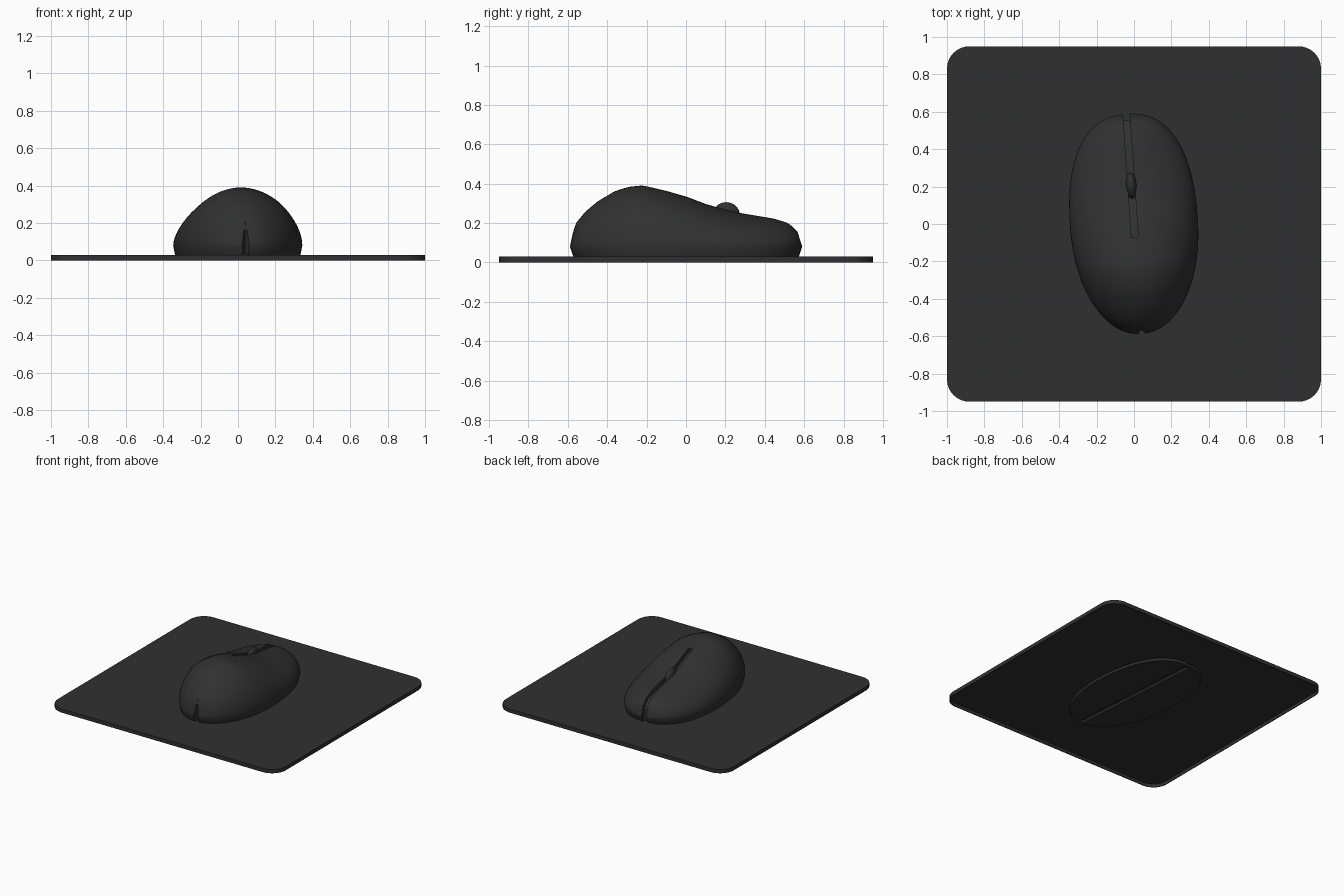
import bpy, bmesh, math
from mathutils import Matrix

if "Cube" in bpy.data.objects:
    bpy.data.objects.remove(bpy.data.objects["Cube"])

charcoal = bpy.data.materials.new("charcoal")
charcoal.diffuse_color = (0.03, 0.03, 0.03, 1)
charcoal.use_nodes = True
charcoal.node_tree.nodes["Principled BSDF"].inputs["Base Color"].default_value = charcoal.diffuse_color
TURN = math.radians(4)          # mouse sits slightly turned on the pad


def make(name, bm, turn=0.0):
    bmesh.ops.recalc_face_normals(bm, faces=bm.faces)
    me = bpy.data.meshes.new(name)
    bm.to_mesh(me)
    bm.free()
    me.transform(Matrix.Rotation(turn, 4, 'Z'))
    me.materials.append(charcoal)
    ob = bpy.data.objects.new(name, me)
    bpy.context.collection.objects.link(ob)
    return ob


def activate(ob):
    bpy.ops.object.select_all(action='DESELECT')
    ob.select_set(True)
    bpy.context.view_layer.objects.active = ob


def prism(name, yz, half):
    """Extrude a side profile across x."""
    bm = bmesh.new()
    a = [bm.verts.new((-half, y, z)) for y, z in yz]
    b = [bm.verts.new((half, y, z)) for y, z in yz]
    bm.faces.new(a)
    bm.faces.new(b)
    for i in range(len(yz)):
        j = (i + 1) % len(yz)
        bm.faces.new((a[i], a[j], b[j], b[i]))
    return make(name, bm, TURN)


# Mouse pad: rounded thin sheet with a turned-down rim, open below
bm = bmesh.new()
R, top, low = 0.12, [], []
for k, (sx, sy) in enumerate(((1, 1), (-1, 1), (-1, -1), (1, -1))):
    for i in range(9):
        a = math.pi / 2 * (k + i / 8)
        x, y = sx * (1 - R) + R * math.cos(a), sy * (0.95 - R) + R * math.sin(a)
        top.append(bm.verts.new((x, y, 0.03)))
        low.append(bm.verts.new((x, y, 0)))
bm.faces.new(top)
for i in range(len(top)):
    j = (i + 1) % len(top)
    bm.faces.new((low[i], low[j], top[j], top[i]))
for f in bm.faces:
    f.normal_update()
pad = make("mouse_pad", bm)
if max(pad.data.polygons, key=lambda p: p.area).normal.z < 0:
    pad.data.flip_normals()
mod = pad.modifiers.new("thickness", 'SOLIDIFY')
mod.thickness, mod.offset = 0.006, -1

# Mouse body: arched sections lofted along its length
SIDE = [(-0.59, 0.08), (-0.575, 0.15), (-0.56, 0.20), (-0.51, 0.26), (-0.45, 0.31),
        (-0.36, 0.363), (-0.29, 0.384), (-0.22, 0.391), (-0.1, 0.363), (0.0, 0.335),
        (0.1, 0.297), (0.2, 0.268), (0.27, 0.252), (0.45, 0.222), (0.52, 0.2),
        (0.565, 0.16), (0.59, 0.08)]


def height(y):
    for (y0, z0), (y1, z1) in zip(SIDE, SIDE[1:]):
        if y <= y1:
            return z0 + (z1 - z0) * (y - y0) / (y1 - y0)
    return SIDE[-1][1]


bm = bmesh.new()
rings, N, M = [], 56, 32
for i in range(N + 1):
    y = -0.5895 * math.cos(math.pi * i / N)
    n = 2.4 if y > 0 else 2.05
    w = 0.342 * (1 - (abs(y) / 0.59) ** n) ** (1 / n)
    h = height(y) - 0.08
    ring = []
    for j in range(M + 1):
        a = math.pi * j / M
        c, s = math.cos(a), max(math.sin(a), 0)
        ring.append((math.copysign(w * abs(c) ** 1.05, c), y, 0.08 + h * s ** 1.05))
    for sx, k, z in ((-1, 0.975, 0.035), (-1, 0.95, 0.01), (1, 0.95, 0.01), (1, 0.975, 0.035)):
        ring.append((sx * k * w, k * y, z))
    rings.append([bm.verts.new(p) for p in ring])
for r, q in zip(rings, rings[1:]):
    for j in range(len(r)):
        k = (j + 1) % len(r)
        bm.faces.new((r[j], r[k], q[k], q[j]))
bm.faces.new(rings[0])
bm.faces.new(rings[-1])
body = make("mouse_body", bm, TURN)

# Cutters: slit between the buttons, groove underneath, notch at the rear
slit = prism("slit_cutter", [(-0.07, 0.5), (-0.07, 0.325), (0.1, 0.262), (0.25, 0.222), (0.5, 0.18),
                             (0.555, 0.12), (0.555, -0.1), (0.7, -0.1), (0.7, 0.5)], 0.018)
groove = prism("groove_cutter", [(-0.57, -0.05), (-0.57, 0.035), (0.54, 0.035), (0.54, -0.05)], 0.02)
bm = bmesh.new()
bmesh.ops.convex_hull(bm, input=[bm.verts.new(p) for p in (
    (0, -0.535, -0.01), (0.04, -0.63, -0.01), (-0.04, -0.63, -0.01), (0, -0.555, 0.21))])
notch = make("notch_cutter", bm, TURN)
for cutter in (slit, groove, notch):
    cutter.hide_render = True
    activate(body)
    mod = body.modifiers.new("cut", 'BOOLEAN')
    mod.operation, mod.solver, mod.object = 'DIFFERENCE', 'EXACT', cutter
    bpy.ops.object.modifier_apply(modifier=mod.name)
    bpy.data.objects.remove(cutter)
activate(body)
bpy.ops.object.shade_smooth_by_angle(angle=math.radians(40))

# Scroll wheel: flattened ball standing in the slit
bm = bmesh.new()
bmesh.ops.create_uvsphere(bm, u_segments=24, v_segments=14, radius=1,
                          matrix=Matrix.Translation((0, 0.205, 0.238)) @ Matrix.Diagonal((0.03, 0.07, 0.068, 1)))
wheel = make("scroll_wheel", bm, TURN)
activate(wheel)
bpy.ops.object.shade_smooth_by_angle(angle=math.radians(40))
